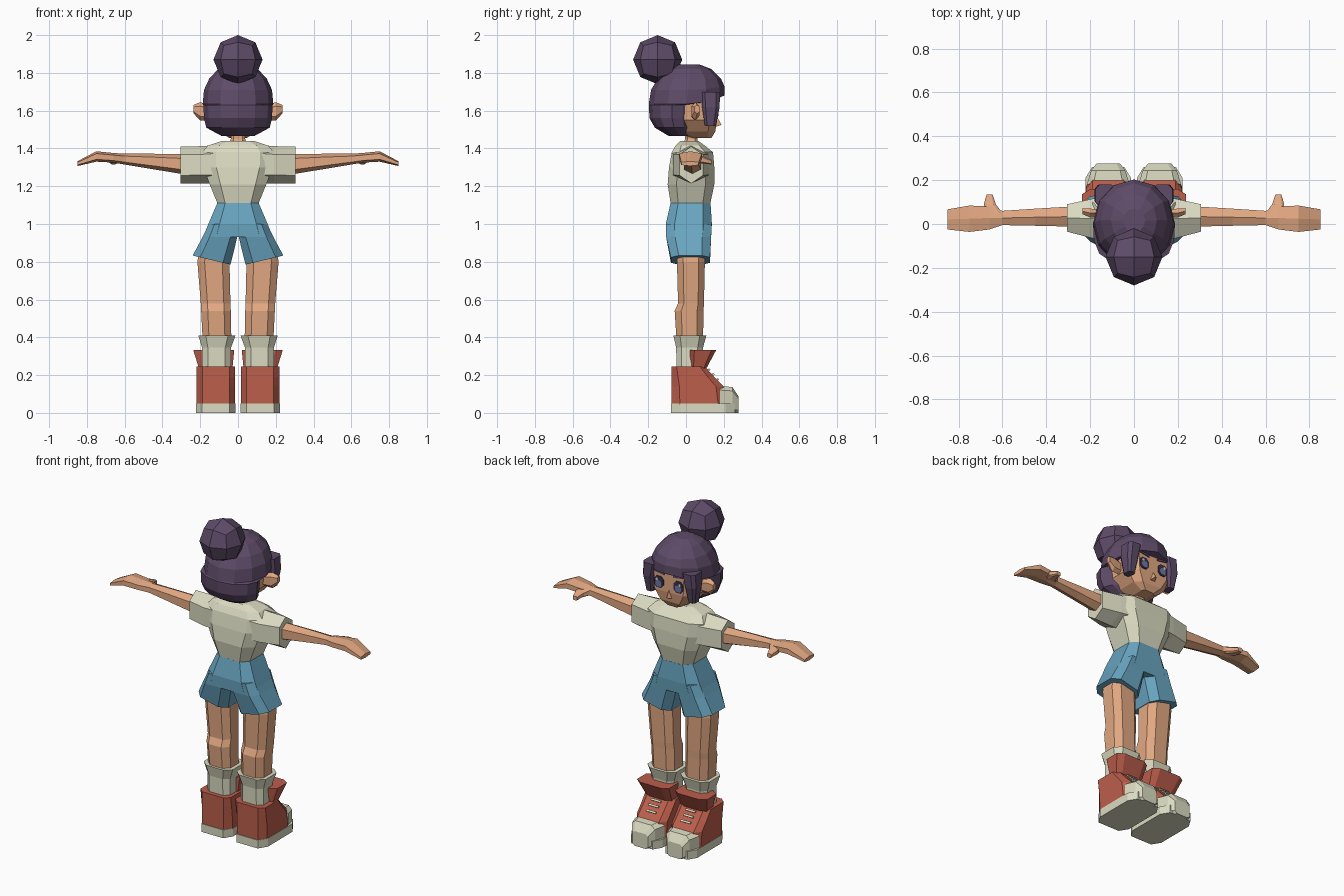
import bpy, bmesh, math
from mathutils import Vector


def material(name, hexcol):
    m = bpy.data.materials.new(name)
    rgb = [int(hexcol[i:i + 2], 16) / 255 for i in (0, 2, 4)]
    m.diffuse_color = [c / 12.92 if c <= 0.04045 else ((c + 0.055) / 1.055) ** 2.4 for c in rgb] + [1]
    return m


HAIR = material("purple hair", "5E4B68")
SKIN = material("skin", "E2A882")
CREAM = material("cream", "DBDBC2")
BLUE = material("denim blue", "69A5C1")
RED = material("shoe red", "BC5E4B")
DARK = material("eye dark", "3B3150")
IRIS = material("eye blue", "6E78A8")


def finish(name, bm, mat, mirror=False):
    bmesh.ops.recalc_face_normals(bm, faces=bm.faces)
    me = bpy.data.meshes.new(name)
    bm.to_mesh(me)
    bm.free()
    me.materials.append(mat)
    ob = bpy.data.objects.new(name, me)
    bpy.context.collection.objects.link(ob)
    if mirror:
        mod = ob.modifiers.new("Mirror", 'MIRROR')
        mod.use_mirror_merge = False
    return ob


def loft(name, rings, mat, mirror=False):
    """Skin a list of equal-length point rings and cap both ends."""
    bm = bmesh.new()
    vs = [[bm.verts.new(p) for p in r] for r in rings]
    n = len(vs[0])
    for a, b in zip(vs, vs[1:]):
        for i in range(n):
            j = (i + 1) % n
            bm.faces.new((a[i], a[j], b[j], b[i]))
    bm.faces.new(vs[0])
    bm.faces.new(vs[-1])
    return finish(name, bm, mat, mirror)


def octagon(a0, a1, b0, b1, c=0.4):
    """Chamfered rectangle filling the given bounds."""
    ca, cb, ha, hb = (a0 + a1) / 2, (b0 + b1) / 2, (a1 - a0) / 2, (b1 - b0) / 2
    k = 1 - c
    unit = [(1, -k), (1, k), (k, 1), (-k, 1), (-1, k), (-1, -k), (-k, -1), (k, -1)]
    return [(ca + ha * u, cb + hb * v) for u, v in unit]


def zring(z, x0, x1, y0, y1, c=0.4, tilt=0):
    return [(x, y, z + tilt * (x - x0)) for x, y in octagon(x0, x1, y0, y1, c)]


def yring(y, x0, x1, z0, z1, c=0.3):
    return [(x, y, z) for x, z in octagon(x0, x1, z0, z1, c)]


def xring(x, y0, y1, z0, z1):
    """Hexagon across the x axis with ridges at top and bottom."""
    m, h = (y0 + y1) / 2, (z1 - z0) * 0.22
    return [(x, m, z0), (x, y0, z0 + h), (x, y0, z1 - h), (x, m, z1), (x, y1, z1 - h), (x, y1, z0 + h)]


def plate(name, pts, y, mat):
    """Thin mirrored face detail drawn in x and z."""
    loft(name, [[(x, y - 0.004, z) for x, z in pts], [(x, y + 0.004, z) for x, z in pts]], mat, True)


# Hair cap: 12-sided rings, full on top, stepped back behind the face below
def hair_ring(z, rx, y0, y1, lift=0):
    out = []
    for i in range(12):
        a = math.tau * i / 12
        x, s = rx * math.cos(a), math.sin(a)
        out.append((x, (y0 + y1) / 2 + (y1 - y0) / 2 * s, z + lift * max(0, s) ** 2))
    return out


loft("hair_cap", [hair_ring(*r) for r in [
    (1.845, 0.05, -0.04, 0.07), (1.82, 0.105, -0.1, 0.135), (1.77, 0.152, -0.15, 0.185),
    (1.71, 0.18, -0.185, 0.203, 0.02), (1.635, 0.187, -0.197, 0.203, 0.045),
    (1.63, 0.183, -0.197, 0.05), (1.56, 0.18, -0.193, 0.045),
    (1.51, 0.168, -0.165, 0.04), (1.465, 0.085, -0.09, 0.02)]], HAIR)

# Side locks framing the face
loft("hair_lock", [zring(1.70, 0.085, 0.175, 0.08, 0.18), zring(1.62, 0.105, 0.18, 0.085, 0.178),
                   zring(1.52, 0.12, 0.165, 0.10, 0.158)], HAIR, True)

# Bun: cube divided once and rounded
bm = bmesh.new()
bmesh.ops.create_cube(bm, size=2)
bmesh.ops.subdivide_edges(bm, edges=bm.edges, cuts=1, use_grid_fill=True)
for v in bm.verts:
    v.co = v.co.normalized() * 0.13 + Vector((0, -0.15, 1.87))
finish("hair_bun", bm, HAIR)

# Head, neck, nose and ears
loft("head", [zring(z, -x, x, y0, y1, 0.35) for z, x, y0, y1 in [
    (1.455, 0.045, 0.03, 0.135), (1.49, 0.10, -0.06, 0.155), (1.55, 0.148, -0.08, 0.165),
    (1.66, 0.155, -0.1, 0.165), (1.76, 0.125, -0.1, 0.14)]], SKIN)
loft("neck", [zring(1.40, -0.055, 0.055, -0.02, 0.07), zring(1.45, -0.038, 0.038, -0.005, 0.06),
              zring(1.50, -0.038, 0.038, -0.005, 0.06)], SKIN)
loft("nose", [[(-0.016, 0.16, 1.515), (0.016, 0.16, 1.515), (0, 0.16, 1.575)],
              [(-0.005, 0.188, 1.525), (0.005, 0.188, 1.525), (0, 0.183, 1.535)]], SKIN)
loft("ear", [xring(0.14, 0.03, 0.065, 1.55, 1.625), xring(0.20, 0.03, 0.07, 1.548, 1.645),
             xring(0.235, 0.045, 0.072, 1.585, 1.63)], SKIN, True)

# Eyes and brows
plate("eye", octagon(0.035, 0.098, 1.565, 1.635, 0.5), 0.166, DARK)
plate("iris", octagon(0.045, 0.085, 1.572, 1.612, 0.5), 0.168, IRIS)
plate("eye_glint", octagon(0.07, 0.084, 1.608, 1.624, 0.5), 0.169, CREAM)
plate("eyebrow", [(0.03, 1.65), (0.095, 1.66), (0.095, 1.67), (0.03, 1.662)], 0.166, HAIR)

# Shirt body and sleeves
loft("shirt_body", [zring(z, -x, x, y0, y1, 0.38) for z, x, y0, y1 in [
    (1.10, 0.105, -0.08, 0.127), (1.21, 0.15, -0.097, 0.15), (1.30, 0.185, -0.09, 0.15),
    (1.38, 0.19, -0.075, 0.143), (1.415, 0.16, -0.055, 0.10), (1.44, 0.085, -0.03, 0.065)]], CREAM)
loft("shirt_sleeve", [xring(0.10, -0.075, 0.13, 1.215, 1.42), xring(0.19, -0.065, 0.115, 1.215, 1.412),
                      xring(0.305, -0.035, 0.09, 1.215, 1.41)], CREAM, True)

# Arms with mitten hands and thumbs
loft("arm", [xring(*r) for r in [
    (0.28, -0.012, 0.08, 1.262, 1.37), (0.45, -0.008, 0.07, 1.29, 1.372),
    (0.60, -0.005, 0.06, 1.315, 1.372), (0.66, -0.025, 0.08, 1.325, 1.376),
    (0.75, -0.036, 0.084, 1.33, 1.385), (0.85, -0.025, 0.067, 1.307, 1.332)]], SKIN, True)
loft("thumb", [[(x, y, z) for x, z in octagon(x0, x1, z0, z1)] for y, x0, x1, z0, z1 in [
    (0.05, 0.60, 0.68, 1.325, 1.37), (0.09, 0.63, 0.685, 1.32, 1.358),
    (0.135, 0.645, 0.672, 1.315, 1.34)]], SKIN, True)

# Shorts
loft("shorts_hips", [zring(z, -x, x, y0, y1, 0.38) for z, x, y0, y1 in [
    (1.11, 0.11, -0.082, 0.13), (1.0, 0.157, -0.107, 0.137), (0.93, 0.185, -0.105, 0.133)]], BLUE)
loft("shorts_leg", [zring(1.0, 0.0, 0.155, -0.106, 0.136), zring(0.93, 0.004, 0.188, -0.105, 0.133),
                    zring(0.785, 0.04, 0.24, -0.08, 0.127, 0.4, 0.24)], BLUE, True)

# Legs
loft("leg", [zring(z, x0, x1, y0, y1, 0.45) for z, x0, x1, y0, y1 in [
    (0.90, 0.04, 0.20, -0.05, 0.10), (0.80, 0.045, 0.215, -0.048, 0.10),
    (0.58, 0.04, 0.197, -0.042, 0.095), (0.54, 0.038, 0.195, -0.06, 0.093),
    (0.38, 0.035, 0.187, -0.05, 0.09)]], SKIN, True)

# Socks
loft("sock", [zring(z, x0, x1, y0, y1) for z, x0, x1, y0, y1 in [
    (0.41, 0.013, 0.21, -0.067, 0.108), (0.345, 0.037, 0.19, -0.052, 0.09),
    (0.20, 0.037, 0.19, -0.05, 0.085)]], CREAM, True)

# Shoes: upper, flared tongue, sole, toe cap and laces
loft("shoe_upper", [zring(z, 0.015, 0.22, -0.076, y, 0.3) for z, y in [
    (0.04, 0.215), (0.14, 0.2), (0.19, 0.15), (0.245, 0.10)]], RED, True)
loft("shoe_tongue", [zring(0.23, 0.03, 0.205, 0.025, 0.105, 0.35),
                     zring(0.333, 0.02, 0.237, 0.02, 0.16, 0.35)], RED, True)
loft("shoe_sole", [zring(z, 0.013, 0.222, -0.08, 0.26, 0.3) for z in (0, 0.05)], CREAM, True)
loft("shoe_toe_cap", [yring(0.18, 0.02, 0.215, 0, 0.142), yring(0.245, 0.04, 0.195, 0, 0.137),
                      yring(0.277, 0.065, 0.17, 0, 0.09)], CREAM, True)
for i, (y, z) in enumerate([(0.118, 0.227), (0.14, 0.203), (0.165, 0.177)]):
    prof = [(y - 0.004, z + 0.004), (y + 0.004, z + 0.008), (y + 0.012, z), (y + 0.004, z - 0.006)]
    loft(f"shoe_lace_{i + 1}", [[(x, a, b) for a, b in prof] for x in (0.085, 0.15)], CREAM, True)
